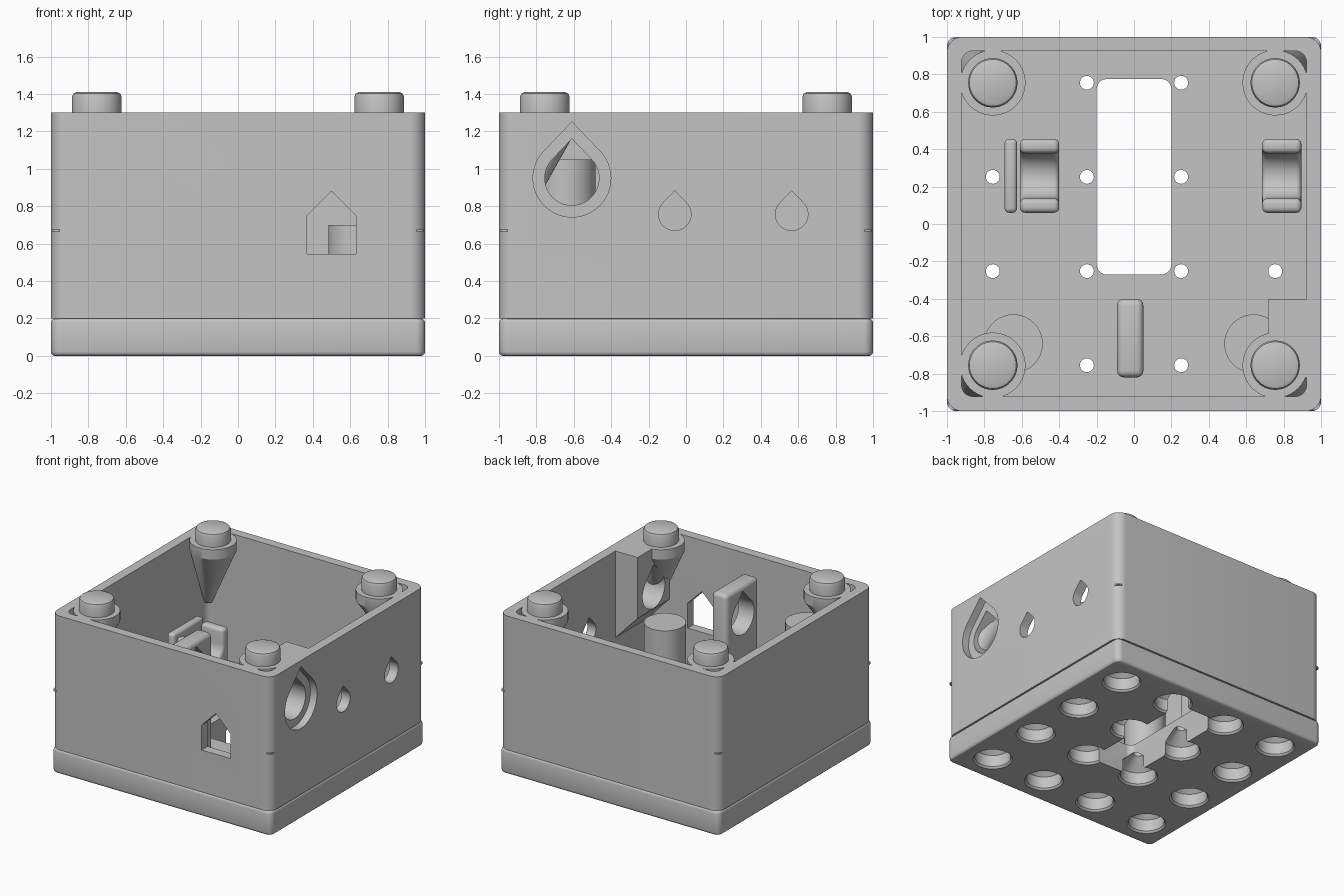
import bpy, bmesh
from math import sin, cos, pi, radians

if "Cube" in bpy.data.objects:
    bpy.data.objects.remove(bpy.data.objects["Cube"])

GREY = (0.55, 0.55, 0.55, 1)
plastic = bpy.data.materials.new("grey plastic")
plastic.use_nodes = True
plastic.diffuse_color = GREY
plastic.node_tree.nodes["Principled BSDF"].inputs["Base Color"].default_value = GREY

FLOOR = 0.25
GRID = (-0.755, -0.252, 0.252, 0.755)


def make(name, bm):
    bmesh.ops.recalc_face_normals(bm, faces=bm.faces)
    mesh = bpy.data.meshes.new(name)
    bm.to_mesh(mesh)
    bm.free()
    mesh.materials.append(plastic)
    ob = bpy.data.objects.new(name, mesh)
    bpy.context.collection.objects.link(ob)
    return ob


def add_loft(bm, rings):
    """Join rings of points, closing both ends."""
    loops = [[bm.verts.new(p) for p in ring] for ring in rings]
    n = len(loops[0])
    for a, b in zip(loops, loops[1:]):
        for i in range(n):
            j = (i + 1) % n
            bm.faces.new((a[i], a[j], b[j], b[i]))
    bm.faces.new(loops[0])
    bm.faces.new(loops[-1])


def prism(name, outline, axis, a, b):
    place = {"x": lambda u, v, d: (d, u, v),
             "y": lambda u, v, d: (u, d, v),
             "z": lambda u, v, d: (u, v, d)}[axis]
    bm = bmesh.new()
    add_loft(bm, [[place(u, v, d) for u, v in outline] for d in (a, b)])
    return make(name, bm)


def arc(cx, cy, r, start, end, n):
    return [(cx + r * cos(radians(start + (end - start) * i / n)),
             cy + r * sin(radians(start + (end - start) * i / n))) for i in range(n + 1)]


def round_rect(x0, x1, y0, y1, r):
    pts = []
    for cx, cy, s in ((x1 - r, y1 - r, 0), (x0 + r, y1 - r, 90),
                      (x0 + r, y0 + r, 180), (x1 - r, y0 + r, 270)):
        pts += arc(cx, cy, r, s, s + 90, 8)
    return pts


def rect(x0, x1, y0, y1):
    return [(x0, y0), (x1, y0), (x1, y1), (x0, y1)]


def teardrop(y, z, r):
    return arc(y, z, r, 135, 405, 36) + [(y, z + r * 1.45)]


def circles(steps, n=40):
    """Rings from (x, y, z, radius) steps."""
    return [[(x + r * cos(2 * pi * i / n), y + r * sin(2 * pi * i / n), z)
             for i in range(n)] for x, y, z, r in steps]


def turned(name, steps):
    bm = bmesh.new()
    add_loft(bm, circles(steps))
    return make(name, bm)


def apply(ob, mod):
    with bpy.context.temp_override(object=ob, active_object=ob):
        bpy.ops.object.modifier_apply(modifier=mod.name)


def bevel(ob, width, segments):
    mod = ob.modifiers.new("bevel", "BEVEL")
    mod.width, mod.segments = width, segments
    mod.limit_method, mod.angle_limit = "ANGLE", radians(40)
    apply(ob, mod)


def cut(ob, *cutters):
    for cutter in cutters:
        mod = ob.modifiers.new("cut", "BOOLEAN")
        mod.operation, mod.solver, mod.object = "DIFFERENCE", "EXACT", cutter
        apply(ob, mod)


# Cutters shared by several parts
cavity = prism("cavity_cutter", round_rect(-0.922, 0.922, -0.922, 0.925, 0.06), "z", FLOOR, 1.5)
slot = prism("slot_cutter", round_rect(-0.2, 0.2, -0.27, 0.775, 0.055), "z", -0.1, 0.5)
bm = bmesh.new()
for gx in GRID:
    for gy in GRID:
        add_loft(bm, circles([(gx, gy, z, r) for z, r in (
            (-0.02, 0.165), (0.015, 0.135), (0.11, 0.135), (0.2, 0.037), (0.4, 0.037))]))
sockets = make("socket_cutter", bm)
axle_hole = prism("axle_hole_cutter", teardrop(-0.61, 0.95, 0.145), "x", -0.3, 1.2)
axle_recess = prism("axle_recess_cutter", teardrop(-0.61, 0.95, 0.208), "x", 0.94, 1.2)
small_holes = [prism("small_hole_cutter", teardrop(y, 0.757, 0.087), "x", 0.8, 1.2)
               for y in (-0.06, 0.565)]
window = prism("window_cutter", [(0.37, 0.545), (0.63, 0.545), (0.63, 0.75),
                                 (0.5, 0.88), (0.37, 0.75)], "y", -1.2, -0.86)
cutters = [cavity, slot, sockets, axle_hole, axle_recess, window] + small_holes

parts = []

# Base plate
base = prism("base_plate", round_rect(-1, 1, -1, 1, 0.05), "z", 0, 0.2)
bevel(base, 0.022, 3)
cut(base, slot, sockets)
parts.append(base)

# Open box with floor
box = prism("box_walls", round_rect(-1, 1, -1, 1, 0.08), "z", 0.2, 1.3)
cut(box, cavity, slot, sockets, axle_hole, axle_recess, window, *small_holes)
parts.append(box)

# Wall boss around the axle hole, with a sloping underside
boss = prism("axle_boss", [(0.72, 0.8), (0.93, 0.58), (0.93, 1.3), (0.72, 1.3)],
             "y", -0.82, -0.4)
cut(boss, axle_hole)
parts.append(boss)

# Middle axle support
support = prism("axle_support", rect(-0.82, -0.4, 0.22, 1.2), "x", -0.09, 0.05)
bevel(support, 0.035, 4)
cut(support, axle_hole)
parts.append(support)

# Round posts
for name, x, top in (("tall_post", -0.645, 1.05), ("short_post", 0.64, 0.7)):
    parts.append(turned(name, [(x, -0.64, 0.22, 0.157), (x, -0.64, top, 0.157)]))

# Bearing cradles and end stop
cradle = ([(0.06, 0.22), (0.455, 0.22), (0.455, 0.8), (0.378, 0.8)]
          + arc(0.2575, 0.68, 0.12, 0, -180, 20) + [(0.137, 0.8), (0.06, 0.8)])
for name, x0, x1 in (("left_cradle", 0.685, 0.895), ("right_cradle", -0.61, -0.4)):
    ob = prism(name, cradle, "x", x0, x1)
    bevel(ob, 0.028, 4)
    parts.append(ob)
stop = prism("cradle_stop", rect(0.06, 0.455, 0.22, 0.82), "x", -0.692, -0.625)
bevel(stop, 0.025, 4)
parts.append(stop)

# Corner pegs on leaning cone brackets, and small corner nubs
for sx in (-1, 1):
    for sy in (-1, 1):
        px, py = sx * 0.755, sy * 0.755
        steps = [(sx * 0.9, sy * 0.9, 0.7, 0.03)]
        steps += [(px, py, z, r) for z, r in (
            (1.22, 0.175), (1.3, 0.175), (1.3, 0.132), (1.385, 0.132),
            (1.403, 0.125), (1.41, 0.11))]
        parts.append(turned("corner_peg", steps))
        nx, ny = sx * 0.965, sy * 0.965
        parts.append(turned("corner_nub", [(nx, ny, 0.664, 0.03), (nx, ny, 0.676, 0.03)]))

# Remove cutters and smooth the curved faces
for c in cutters:
    bpy.data.objects.remove(c)
bpy.ops.object.select_all(action="DESELECT")
for ob in parts:
    ob.select_set(True)
bpy.context.view_layer.objects.active = box
bpy.ops.object.shade_smooth_by_angle(angle=radians(30))
